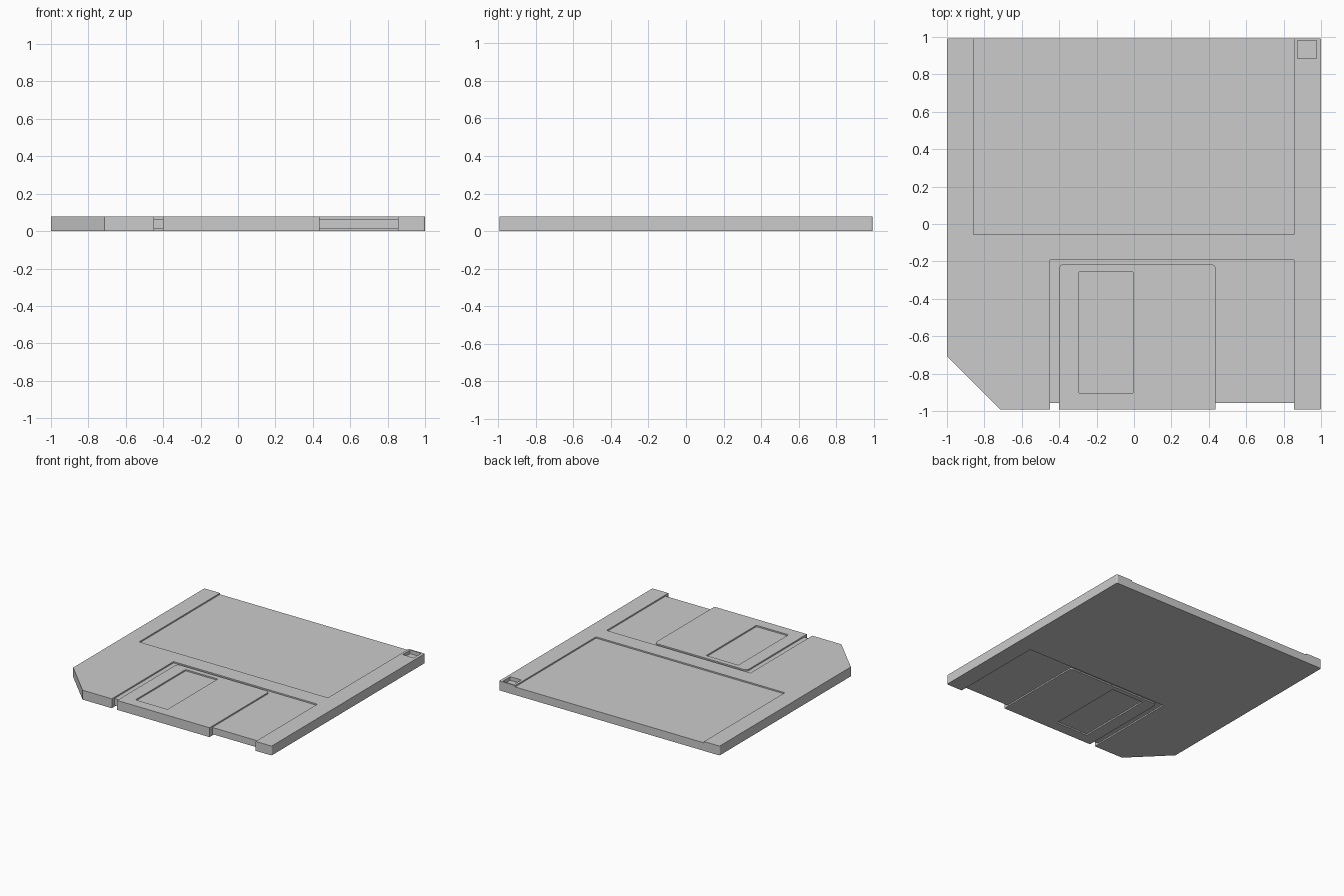
import bpy, bmesh
from mathutils import Vector

if "Cube" in bpy.data.objects:
    bpy.data.objects.remove(bpy.data.objects["Cube"])

T = 0.077          # shell thickness
D = 0.011          # depth of the shallow recesses
Y = 0.993          # half depth of the shell


def rounded(corners, steps=4):
    """Outline from (x, y, radius) corners, rounding each with a short curve."""
    out = []
    n = len(corners)
    for i, (x, y, r) in enumerate(corners):
        p = Vector((x, y))
        if r == 0:
            out.append(p)
            continue
        a = p + (Vector(corners[i - 1][:2]) - p).normalized() * r
        b = p + (Vector(corners[(i + 1) % n][:2]) - p).normalized() * r
        c = a + b - p
        for k in range(steps + 1):
            d = a.lerp(b, k / steps) - c
            out.append(c + d.normalized() * r)
    return out


def prism(name, corners, z0, z1):
    bm = bmesh.new()
    face = bm.faces.new([bm.verts.new((p.x, p.y, z0)) for p in rounded(corners)])
    top = bmesh.ops.extrude_face_region(bm, geom=[face])["geom"]
    bmesh.ops.translate(bm, vec=(0, 0, z1 - z0),
                        verts=[v for v in top if isinstance(v, bmesh.types.BMVert)])
    bmesh.ops.recalc_face_normals(bm, faces=bm.faces)
    me = bpy.data.meshes.new(name)
    bm.to_mesh(me)
    bm.free()
    ob = bpy.data.objects.new(name, me)
    bpy.context.collection.objects.link(ob)
    return ob


def cut(ob, x0, x1, y0, y1, z0, z1, r=0):
    tool = prism("cutter", [(x0, y0, r), (x1, y0, r), (x1, y1, r), (x0, y1, r)], z0, z1)
    tool.hide_render = True
    mod = ob.modifiers.new("cut", 'BOOLEAN')
    mod.operation = 'DIFFERENCE'
    mod.solver = 'EXACT'
    mod.object = tool
    bpy.context.view_layer.objects.active = ob
    bpy.ops.object.modifier_apply(modifier=mod.name)
    bpy.data.objects.remove(tool)


# Shell with one clipped corner and slightly rounded others
shell = prism("shell", [(-0.715, -Y, 0), (1, -Y, 0.01), (1, Y, 0.01),
                        (-1, Y, 0.01), (-1, -0.708, 0)], 0, T)
# Label recess, open at the back edge
cut(shell, -0.858, 0.855, -0.055, 1.2, T - D, 0.2)
# Shutter recess on both faces, and the set-back front edge
for z0, z1 in ((T - D, 0.2), (-0.1, D)):
    cut(shell, -0.45, 0.855, -1.2, -0.193, z0, z1)
cut(shell, -0.45, 0.855, -1.2, -0.957, -0.15, 0.25)
# Write-protect pocket
cut(shell, 0.875, 0.975, 0.885, 0.982, T - 0.03, 0.2)

# Sliding shutter: folded plate wrapping the front edge, with a window
shutter = prism("shutter", [(-0.402, -Y, 0), (0.437, -Y, 0),
                            (0.437, -0.215, 0.025), (-0.402, -0.215, 0.025)], 0, T)
cut(shutter, -1, 1, -0.957, 0, D, T - D)
cut(shutter, -0.296, -0.005, -0.905, -0.256, -0.1, 0.2, 0.006)
